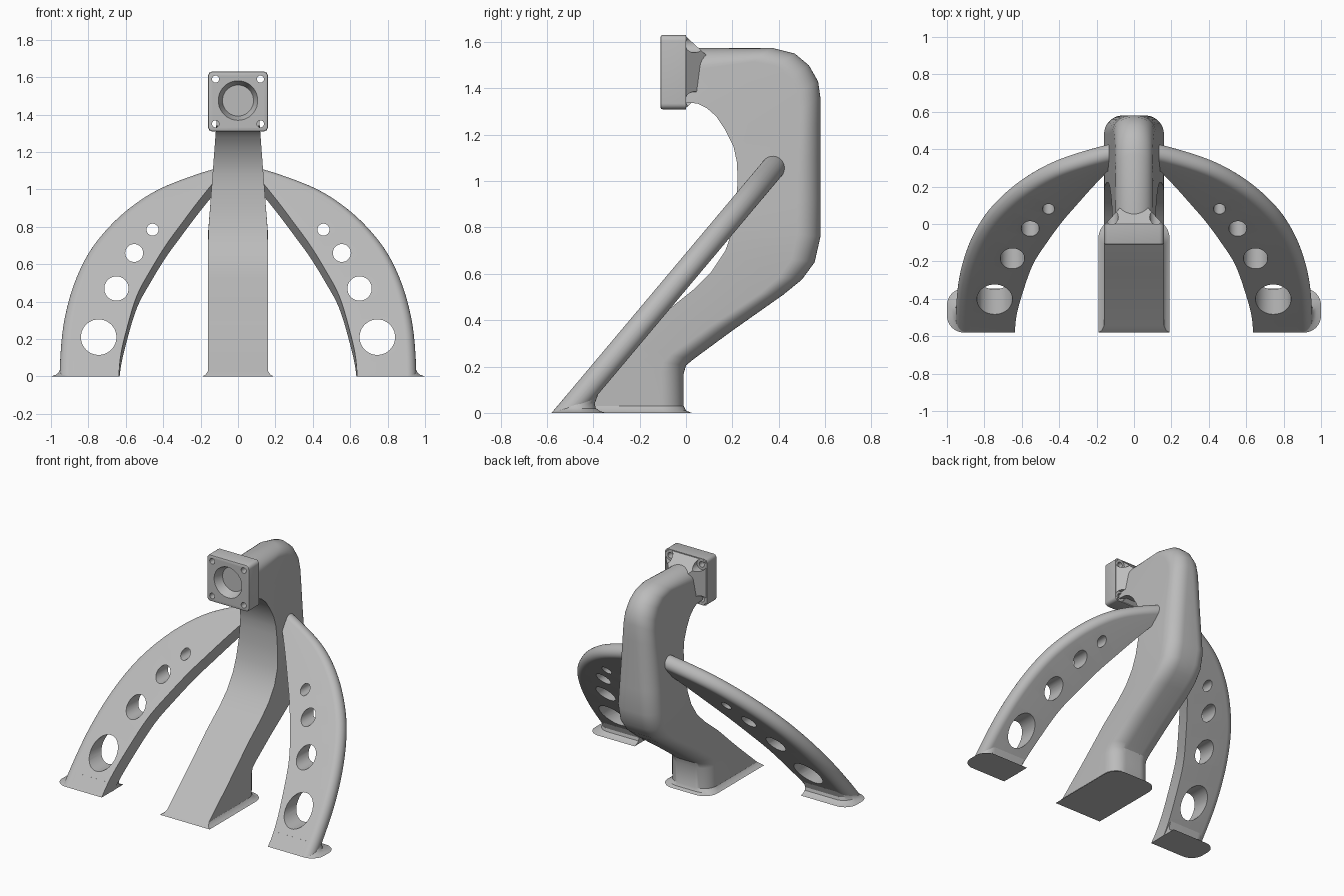
import bpy, bmesh, math
from mathutils import Vector, Matrix

cube = bpy.data.objects.get("Cube")
if cube:
    bpy.data.objects.remove(cube)

grey = bpy.data.materials.new("light_grey")
grey.use_nodes = True
grey.diffuse_color = (0.5, 0.5, 0.5, 1)
grey.node_tree.nodes["Principled BSDF"].inputs["Base Color"].default_value = (0.5, 0.5, 0.5, 1)


def make_object(name, bm):
    bmesh.ops.remove_doubles(bm, verts=bm.verts, dist=0.0002)
    bmesh.ops.recalc_face_normals(bm, faces=bm.faces)
    mesh = bpy.data.meshes.new(name)
    bm.to_mesh(mesh)
    bm.free()
    mesh.materials.append(grey)
    obj = bpy.data.objects.new(name, mesh)
    bpy.context.collection.objects.link(obj)
    return obj


def activate(obj):
    bpy.ops.object.select_all(action="DESELECT")
    obj.select_set(True)
    bpy.context.view_layer.objects.active = obj


def smooth(obj):
    activate(obj)
    bpy.ops.object.shade_smooth_by_angle(angle=math.radians(32))


def section(a, b, wa, wb, normal, radius, steps=10):
    """Slab outline: square at edge a, rounded at edge b."""
    d = (b - a).normalized()
    r = min(radius, wb)
    arc = []
    for i in range(steps + 1):
        t = math.pi / 2 * i / steps
        arc.append((b + d * r * (math.sin(t) - 1), wb - r + r * math.cos(t)))
    pts = [a - normal * wa] + [p - normal * w for p, w in arc]
    return pts + [p + normal * w for p, w in reversed(arc)] + [a + normal * wa]


def loft(sections):
    bm = bmesh.new()
    rings = [[bm.verts.new(p) for p in s] for s in sections]
    for r0, r1 in zip(rings, rings[1:]):
        for i in range(len(r0)):
            j = (i + 1) % len(r0)
            bm.faces.new((r0[i], r0[j], r1[j], r1[i]))
    bm.faces.new(rings[0])
    bm.faces.new(rings[-1])
    return bm


def spline(points, steps=5):
    """Smooth curve through the points."""
    pts = [Vector(p) for p in points]
    pts = [2 * pts[0] - pts[1]] + pts + [2 * pts[-1] - pts[-2]]
    out = []
    for p0, p1, p2, p3 in zip(pts, pts[1:], pts[2:], pts[3:]):
        for i in range(steps):
            t = i / steps
            out.append(0.5 * (2 * p1 + (p2 - p0) * t + (2 * p0 - 5 * p1 + 4 * p2 - p3) * t ** 2
                              + (3 * p1 - p0 - 3 * p2 + p3) * t ** 3))
    return out + [pts[-2]]


def cut_holes(obj, holes):
    """Cut tapered holes (x, z, y front, y back, radius front, radius back) along y."""
    bm = bmesh.new()
    for x, z, y0, y1, r0, r1 in holes:
        place = Matrix.Translation((x, (y0 + y1) / 2, z)) @ Matrix.Rotation(-math.pi / 2, 4, "X")
        bmesh.ops.create_cone(bm, cap_ends=True, segments=40, radius1=r0, radius2=r1,
                              depth=y1 - y0, matrix=place)
    cutter = make_object("hole_cutter", bm)
    cutter.hide_render = True
    mod = obj.modifiers.new("holes", "BOOLEAN")
    mod.operation = "DIFFERENCE"
    mod.solver = "EXACT"
    mod.object = cutter
    activate(obj)
    bpy.ops.object.modifier_apply(modifier=mod.name)
    bpy.data.objects.remove(cutter)


# Curved central body: front edge and back edge in (y, z)
front = [(-.58, 0), (-.57, .01), (-.545, .03), (-.35, .2), (-.3, .245), (-.25, .29), (-.12, .41),
         (.03, .53), (.11, .61), (.17, .7), (.205, .8), (.22, .92), (.222, 1.02), (.22, 1.08),
         (.205, 1.15), (.17, 1.22), (.13, 1.28), (.09, 1.315), (.05, 1.335), (-.02, 1.34)]
back = [(.025, 0), (0, .01), (-.01, .03), (-.01, .17), (0, .205), (.03, .23), (.2, .355),
        (.42, .51), (.5, .575), (.555, .65), (.58, .76), (.58, .92), (.58, 1.1), (.58, 1.25),
        (.58, 1.36), (.57, 1.43), (.53, 1.5), (.47, 1.55), (.37, 1.575), (-.02, 1.575)]


def body_width(z):
    flare = 0.03 * max(0, 1 - z / 0.03) ** 2
    t = min(1, max(0, (z - 0.76) / 0.8))
    return 0.16 + flare - 0.06 * t


x_axis = Vector((1, 0, 0))
rings = [section(Vector((0, *f)), Vector((0, *b)), body_width(f[1]), body_width(b[1]), x_axis, 0.1)
         for f, b in zip(front, back)]
smooth(make_object("body", loft(rings)))

# Square mount head with a lens recess and four screw holes
HEAD_Z = 1.47
bm = bmesh.new()
bmesh.ops.create_cube(bm, size=1, matrix=Matrix.Translation((0, -0.055, HEAD_Z))
                      @ Matrix.Diagonal((0.32, 0.11, 0.32, 1)))
long_edges = [e for e in bm.edges if abs((e.verts[0].co - e.verts[1].co).y) > 0.05]
bmesh.ops.bevel(bm, geom=long_edges, offset=0.025, segments=5, profile=0.5, affect="EDGES")
rim = [e for e in bm.edges if all(v.co.y < -0.1 for v in e.verts)]
bmesh.ops.bevel(bm, geom=rim, offset=0.008, segments=2, profile=0.5, affect="EDGES")
head = make_object("mount_head", bm)
corners = [(sx * 0.12, HEAD_Z + sz * 0.12) for sx in (-1, 1) for sz in (-1, 1)]
cut_holes(head, [(x, z, -0.2, 0.1, 0.019, 0.019) for x, z in corners]
          + [(0, HEAD_Z + 0.005, -0.111, -0.05, 0.106, 0.083)])
smooth(head)

# Tapered collar behind the head, with nut pockets
bm = bmesh.new()
bmesh.ops.create_cone(bm, cap_ends=True, segments=4, radius1=0.155 * math.sqrt(2),
                      radius2=0.045 * math.sqrt(2), depth=0.12,
                      matrix=Matrix.Translation((0, 0.059, HEAD_Z))
                      @ Matrix.Rotation(-math.pi / 2, 4, "X") @ Matrix.Rotation(math.pi / 4, 4, "Z"))
collar = make_object("head_collar", bm)
cut_holes(collar, [(x, z, -0.01, 0.2, 0.036, 0.036) for x, z in corners])
smooth(collar)

# Arched side legs in a sloping plane: outer and inner edge in (x, z)
SLOPE = 1.19
outer = [(.955, -.12), (.95, .1), (.93, .29), (.88, .48), (.8, .65), (.69, .79), (.56, .905),
         (.41, .995), (.2, 1.075), (.04, 1.12)]
inner = [(.64, -.12), (.63, .06), (.595, .22), (.54, .4), (.465, .54), (.385, .67), (.305, .78),
         (.215, .9), (.12, 1.015), (.05, 1.07)]
leg_holes = [(.745, .21, .095), (.65, .47, .065), (.555, .66, .048), (.457, .785, .032)]
leg_normal = Vector((0, -SLOPE, 1)).normalized()


def on_plane(p, side):
    return Vector((side * p.x, -0.513 + p.y / SLOPE, p.y))


for side, label in ((1, "left"), (-1, "right")):
    rings = [section(on_plane(i, side), on_plane(o, side), 0.051, 0.051, leg_normal, 0.05)
             for i, o in zip(spline(inner), spline(outer))]
    bm = loft(rings)
    bmesh.ops.recalc_face_normals(bm, faces=bm.faces)
    cut = bmesh.ops.bisect_plane(bm, geom=bm.verts[:] + bm.edges[:] + bm.faces[:],
                                 plane_co=(0, 0, 0), plane_no=(0, 0, 1), clear_inner=True)
    bmesh.ops.holes_fill(bm, edges=[e for e in bm.edges if e.is_boundary])
    leg = make_object(label + "_leg", bm)
    cut_holes(leg, [(side * x, z, -0.9, 0.7, r, r) for x, z, r in leg_holes])
    smooth(leg)

    # Flared foot: height, back edge and outer edge
    rings = []
    for z, y_back, x_out in ((0, -.345, 1), (.008, -.372, .975), (.02, -.389, .96),
                             (.04, -.394, .95), (.08, -.379, .945)):
        y_front = -0.58 + z / SLOPE
        half = (y_back - y_front) / 2
        mid = y_front + half
        rings.append(section(Vector((side * 0.635, mid, z)), Vector((side * x_out, mid, z)),
                             half, half, Vector((0, 1, 0)), 0.09))
    smooth(make_object(label + "_foot", loft(rings)))
